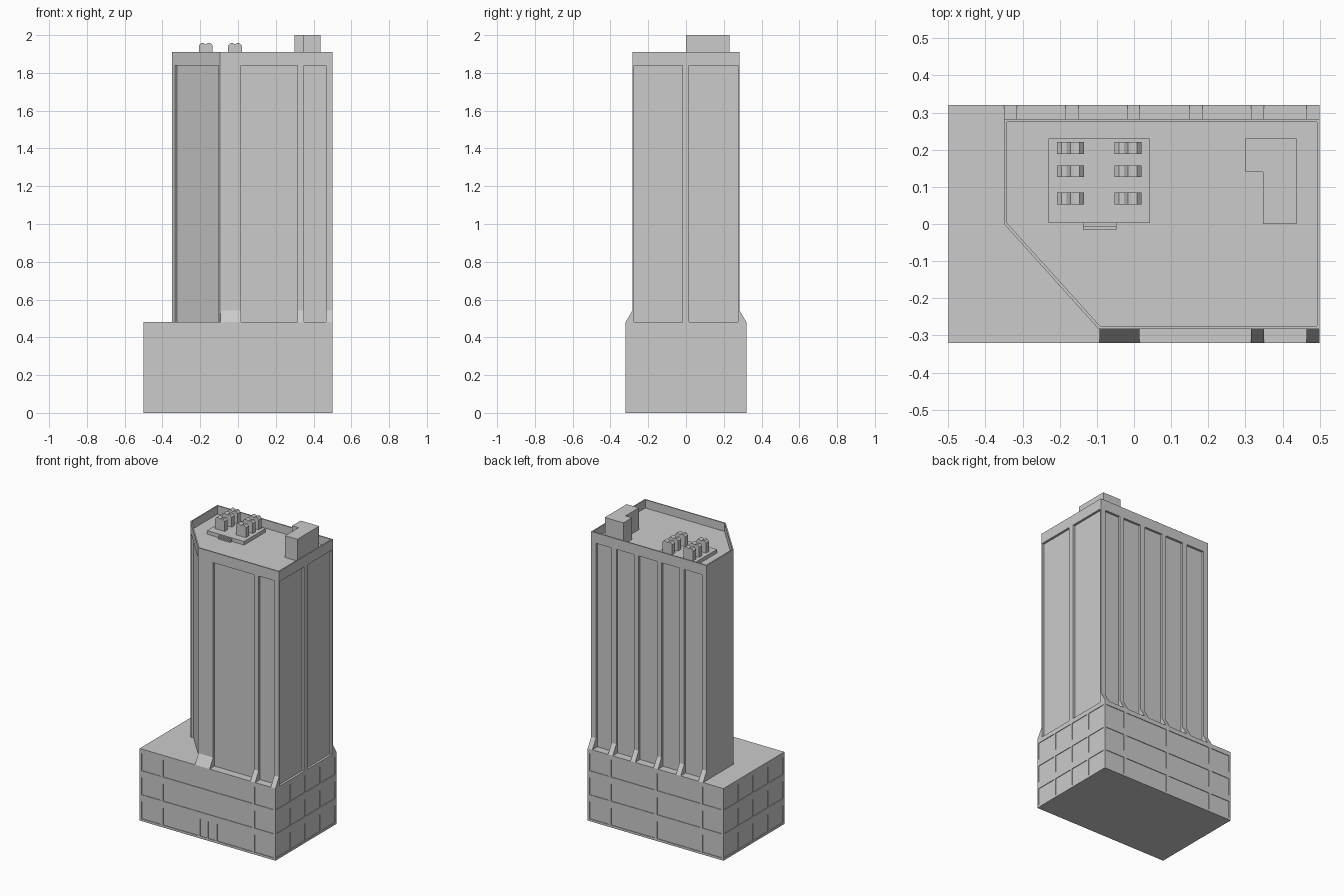
import bpy, bmesh
from mathutils import Vector

if "Cube" in bpy.data.objects:
    bpy.data.objects.remove(bpy.data.objects["Cube"])


def prism(bm, pts, lo, hi, axis='z'):
    """Extrude a 2D outline along z (xy outline), y (xz outline) or x (yz outline)."""
    place = {'z': lambda p, t: (p[0], p[1], t),
             'y': lambda p, t: (p[0], t, p[1]),
             'x': lambda p, t: (t, p[0], p[1])}[axis]
    a = [bm.verts.new(place(p, lo)) for p in pts]
    b = [bm.verts.new(place(p, hi)) for p in pts]
    n = len(pts)
    faces = [bm.faces.new(a), bm.faces.new(b)]
    faces += [bm.faces.new((a[i], a[(i + 1) % n], b[(i + 1) % n], b[i])) for i in range(n)]
    bmesh.ops.recalc_face_normals(bm, faces=faces)


def rect(x0, x1, y0, y1):
    return [(x0, y0), (x1, y0), (x1, y1), (x0, y1)]


def slot(bm, p, q, depth, z0, z1):
    """Cutter going `depth` into a wall whose face runs from p to q (anticlockwise plan)."""
    p, q = Vector(p), Vector(q)
    d = (q - p).normalized()
    out = Vector((d.y, -d.x))
    prism(bm, [p - out * depth, q - out * depth, q + out * 0.03, p + out * 0.03], z0, z1)


def make(name, bm):
    me = bpy.data.meshes.new(name)
    bm.to_mesh(me)
    bm.free()
    ob = bpy.data.objects.new(name, me)
    bpy.context.collection.objects.link(ob)
    return ob


def carve(ob, bm):
    cutter = make(ob.name + "_cutter", bm)
    cutter.hide_render = True
    mod = ob.modifiers.new("carve", 'BOOLEAN')
    mod.operation, mod.solver, mod.object = 'DIFFERENCE', 'EXACT', cutter
    bpy.context.view_layer.objects.active = ob
    bpy.ops.object.modifier_apply(modifier=mod.name)
    bpy.data.objects.remove(cutter)


# Podium with shallow window bands on three floors
W, D, H = 0.5, 0.32, 0.48
bm = bmesh.new()
prism(bm, rect(-W, W, -D, D), 0, H)
podium = make("podium", bm)
cut = bmesh.new()
front = [(-0.487, -0.347), (-0.327, 0.327), (0.347, 0.487)]
ground = [(-0.487, -0.347), (-0.327, -0.07), (-0.055, -0.005),
          (0.005, 0.055), (0.07, 0.327), (0.347, 0.487)]
back = [(-0.487, -0.347), (-0.327, -0.01), (0.01, 0.327), (0.347, 0.487)]
side = [(-0.307 + 0.157 * i, -0.164 + 0.157 * i) for i in range(4)]
for floor in range(3):
    z0, z1 = 0.015 + 0.16 * floor, 0.13 + 0.16 * floor
    for a, b in (front if floor else ground):
        slot(cut, (a, -D), (b, -D), 0.004, z0, z1)
    for a, b in back:
        slot(cut, (b, D), (a, D), 0.004, z0, z1)
    for a, b in side:
        slot(cut, (W, a), (W, b), 0.004, z0, z1)
        slot(cut, (-W, b), (-W, a), 0.004, z0, z1)
carve(podium, cut)

# Tower with one chamfered corner, recessed window bays and sunken roof
Y, TOP, ROOF, BAY = 0.283, 1.91, 1.855, 1.84
bm = bmesh.new()
prism(bm, [(-0.35, 0), (-0.095, -Y), (W, -Y), (W, Y), (-0.35, Y)], H, TOP)
tower = make("tower", bm)
cut = bmesh.new()
prism(cut, [(-0.342, 0.003), (-0.091, -0.275), (0.492, -0.275), (0.492, 0.275), (-0.342, 0.275)],
      ROOF, TOP + 0.1)
deep = 0.015
for a, b in [(0.015, 0.315), (0.35, 0.465)]:
    slot(cut, (a, -Y), (b, -Y), deep, H - 0.02, BAY)
for a, b in [(-0.315, -0.185), (-0.15, -0.018), (0.015, 0.15), (0.185, 0.315), (0.35, 0.465)]:
    slot(cut, (b, Y), (a, Y), deep, H - 0.02, BAY)
for a, b in [(-0.276, -0.018), (0.017, 0.276)]:
    slot(cut, (W, a), (W, b), deep, H - 0.02, BAY)
c0, c1 = Vector((-0.35, 0)), Vector((-0.095, -Y))
slot(cut, c0.lerp(c1, 0.06), c0.lerp(c1, 0.97), deep, H - 0.02, BAY)
carve(tower, cut)

# Sloped feet at the base of the piers
bm = bmesh.new()
for sign, spans in ((-1, [(-0.093, 0.015), (0.315, 0.35), (0.465, 0.5)]),
                    (1, [(-0.35, -0.315), (-0.185, -0.15), (-0.018, 0.015),
                         (0.15, 0.185), (0.315, 0.35), (0.465, 0.5)])):
    for a, b in spans:
        prism(bm, [(sign * D, H), (sign * Y, H), (sign * Y, 0.543)], a, b, 'x')
make("pier_feet", bm)

# Roof stair house, L-shaped
bm = bmesh.new()
prism(bm, [(0.3, 0.23), (0.3, 0.14), (0.347, 0.14), (0.347, 0), (0.437, 0), (0.437, 0.23)],
      ROOF, 2.0)
make("stair_house", bm)

# Plant platform with two steps in front
PLAT = ROOF + 0.024
bm = bmesh.new()
prism(bm, rect(-0.23, 0.043, 0.003, 0.23), ROOF, PLAT)
make("plant_platform", bm)
bm = bmesh.new()
prism(bm, rect(-0.137, -0.047, -0.007, 0.003), ROOF, ROOF + 0.016)
prism(bm, rect(-0.137, -0.047, -0.016, -0.007), ROOF, ROOF + 0.008)
make("platform_steps", bm)

# Six cooling units with twin-lobed tops
bm = bmesh.new()
top = [(0, 1.945), (0.012, 1.958), (0.025, 1.958), (0.036, 1.951),
       (0.047, 1.958), (0.06, 1.958), (0.072, 1.945)]
for x in (-0.207, -0.052):
    for y in (0.053, 0.126, 0.189):
        outline = [(x, PLAT)] + [(x + u, z) for u, z in top] + [(x + 0.072, PLAT)]
        prism(bm, outline, y, y + 0.032, 'y')
make("cooling_units", bm)
